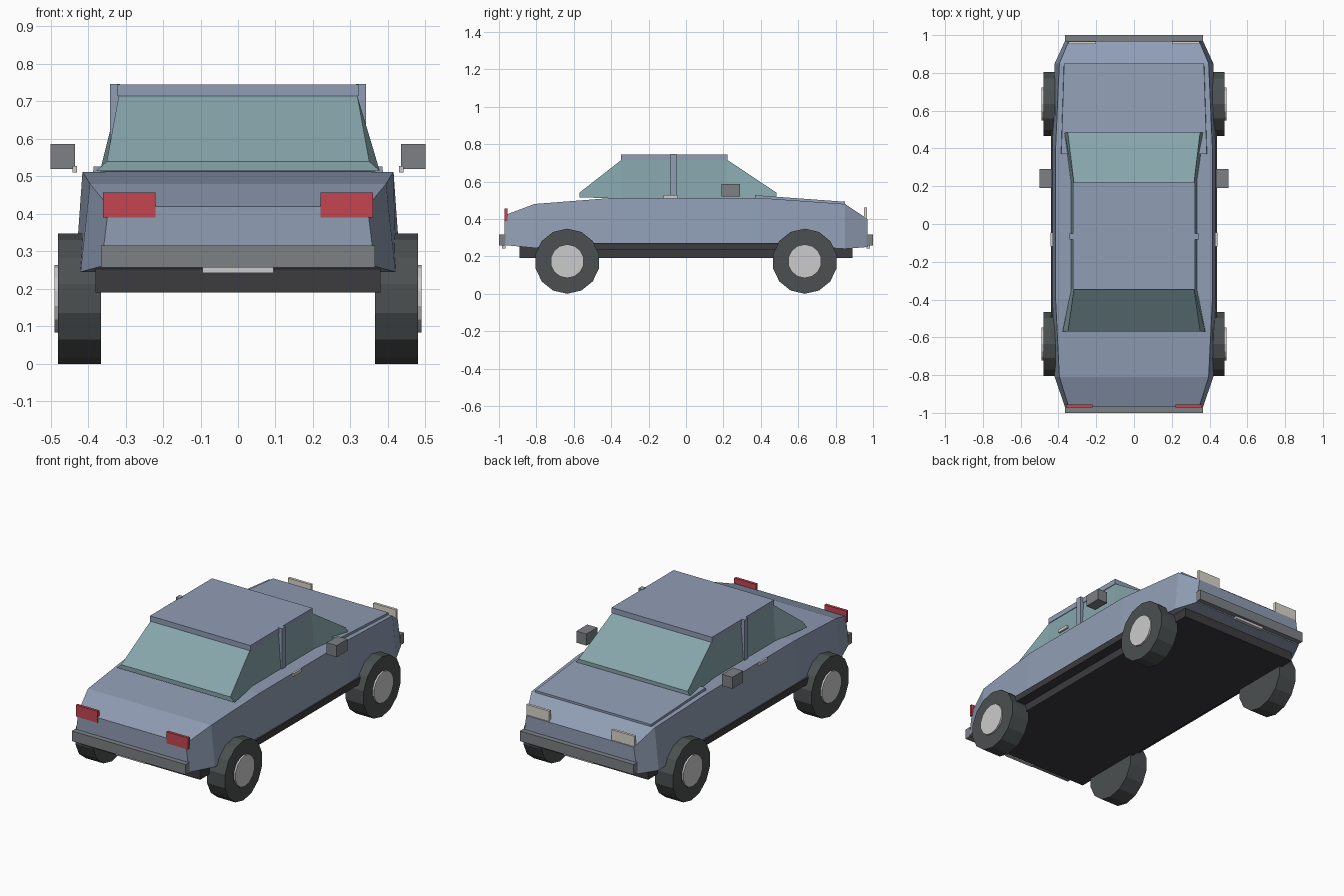
import bpy, bmesh, math
from mathutils import Matrix

if "Cube" in bpy.data.objects:
    bpy.data.objects.remove(bpy.data.objects["Cube"])


def material(name, r, g, b):
    m = bpy.data.materials.new(name)
    m.diffuse_color = (r, g, b, 1)
    m.use_nodes = True
    m.node_tree.nodes["Principled BSDF"].inputs["Base Color"].default_value = m.diffuse_color
    return m


PAINT = material("paint", 0.28, 0.34, 0.46)
GLASS = material("glass", 0.24, 0.38, 0.41)
DARK = material("dark_trim", 0.045, 0.045, 0.05)
TRIM = material("grey_trim", 0.2, 0.22, 0.23)
RUBBER = material("rubber", 0.07, 0.08, 0.08)
LIGHT = material("light_metal", 0.65, 0.65, 0.65)
LAMP = material("headlamp", 0.7, 0.68, 0.6)
RED = material("tail_red", 0.55, 0.06, 0.08)


def finish(bm, name, mat):
    bmesh.ops.recalc_face_normals(bm, faces=bm.faces)
    me = bpy.data.meshes.new(name)
    bm.to_mesh(me)
    bm.free()
    me.materials.append(mat)
    ob = bpy.data.objects.new(name, me)
    bpy.context.collection.objects.link(ob)
    return ob


def box(name, mat, x, y, z):
    bm = bmesh.new()
    bmesh.ops.create_cube(bm, size=1)
    for v in bm.verts:
        v.co = [r[0] if c < 0 else r[1] for c, r in zip(v.co, (x, y, z))]
    return finish(bm, name, mat)


def pair(name, mat, x, y, z):
    for side, s in (("right", 1), ("left", -1)):
        box(f"{name}_{side}", mat, sorted((s * x[0], s * x[1])), y, z)


def loft(name, mat, stations):
    """Stations along y: (y, half width low, half width high, z low, z high)."""
    bm = bmesh.new()
    rings = [[bm.verts.new(p) for p in
              ((-wl, y, zl), (wl, y, zl), (wh, y, zh), (-wh, y, zh))]
             for y, wl, wh, zl, zh in stations]
    for a, b in zip(rings, rings[1:]):
        for i in range(4):
            j = (i + 1) % 4
            bm.faces.new((a[i], a[j], b[j], b[i]))
    bm.faces.new(rings[0])
    bm.faces.new(rings[-1])
    return finish(bm, name, mat)


def disc(name, mat, x0, x1, y, z, r, sides=14):
    bm = bmesh.new()
    bmesh.ops.create_cone(bm, cap_ends=True, segments=sides, radius1=r,
                          radius2=r, depth=abs(x1 - x0))
    # one corner points straight down
    for v in bm.verts:
        a = math.atan2(v.co.y, v.co.x)
        k = round(a / (2 * math.pi / sides) * 2) / 2
        v.co.x, v.co.y = r * math.cos(a), r * math.sin(a)
    bm.verts.ensure_lookup_table()
    first = math.atan2(bm.verts[0].co.y, bm.verts[0].co.x)
    bm.transform(Matrix.Rotation(-first, 4, 'Z'))
    bm.transform(Matrix.Translation(((x0 + x1) / 2, y, z))
                 @ Matrix.Rotation(math.pi / 2, 4, 'Y'))
    return finish(bm, name, mat)


# Body shell
loft("body", PAINT, [
    (-0.97, 0.365, 0.345, 0.26, 0.42),
    (-0.81, 0.42, 0.395, 0.245, 0.48),
    (-0.40, 0.432, 0.415, 0.27, 0.512),
    (0.40, 0.432, 0.415, 0.27, 0.512),
    (0.85, 0.42, 0.395, 0.24, 0.48),
    (0.97, 0.365, 0.345, 0.25, 0.40)])

# Raised hood panel
loft("hood", PAINT, [(0.37, 0.388, 0.385, 0.50, 0.527),
                     (0.85, 0.372, 0.37, 0.475, 0.492)])

# Underside and sills
box("chassis", DARK, (-0.38, 0.38), (-0.89, 0.89), (0.19, 0.265))
pair("sill", DARK, (0.36, 0.44), (-0.5, 0.5), (0.235, 0.272))

# Glasshouse, flared at its base corners
loft("glass_cabin", GLASS, [
    (-0.57, 0.378, 0.35, 0.515, 0.54),
    (-0.345, 0.333, 0.318, 0.51, 0.716),
    (0.22, 0.333, 0.318, 0.51, 0.716),
    (0.485, 0.368, 0.35, 0.515, 0.54)])
box("roof", PAINT, (-0.322, 0.322), (-0.347, 0.222), (0.714, 0.745))
pair("door_pillar", PAINT, (0.315, 0.341), (-0.083, -0.05), (0.51, 0.747))

# Door fittings
pair("mirror", TRIM, (0.435, 0.50), (0.19, 0.29), (0.52, 0.587))
pair("door_handle", LIGHT, (0.43, 0.442), (-0.12, -0.045), (0.51, 0.528))

# Lamps
pair("tail_lamp", RED, (0.22, 0.36), (-0.971, -0.955), (0.39, 0.457))
pair("head_lamp", LAMP, (0.2, 0.347), (0.952, 0.967), (0.395, 0.462))

# Bumpers and blank plates at both ends
for end, s in (("front", 1), ("rear", -1)):
    box(f"{end}_bumper", TRIM, (-0.365, 0.365),
        sorted((s * 0.965, s * 1.0)), (0.257, 0.316))
    box(f"{end}_plate", LIGHT, (-0.095, 0.095),
        sorted((s * 0.965, s * 0.985)), (0.242, 0.28))

# Wheels
for side, s in (("right", 1), ("left", -1)):
    for end, y in (("front", 0.635), ("rear", -0.635)):
        disc(f"{end}_tyre_{side}", RUBBER, s * 0.365, s * 0.48, y, 0.174, 0.174)
        disc(f"{end}_hub_{side}", LIGHT, s * 0.47, s * 0.49, y, 0.174, 0.09)
